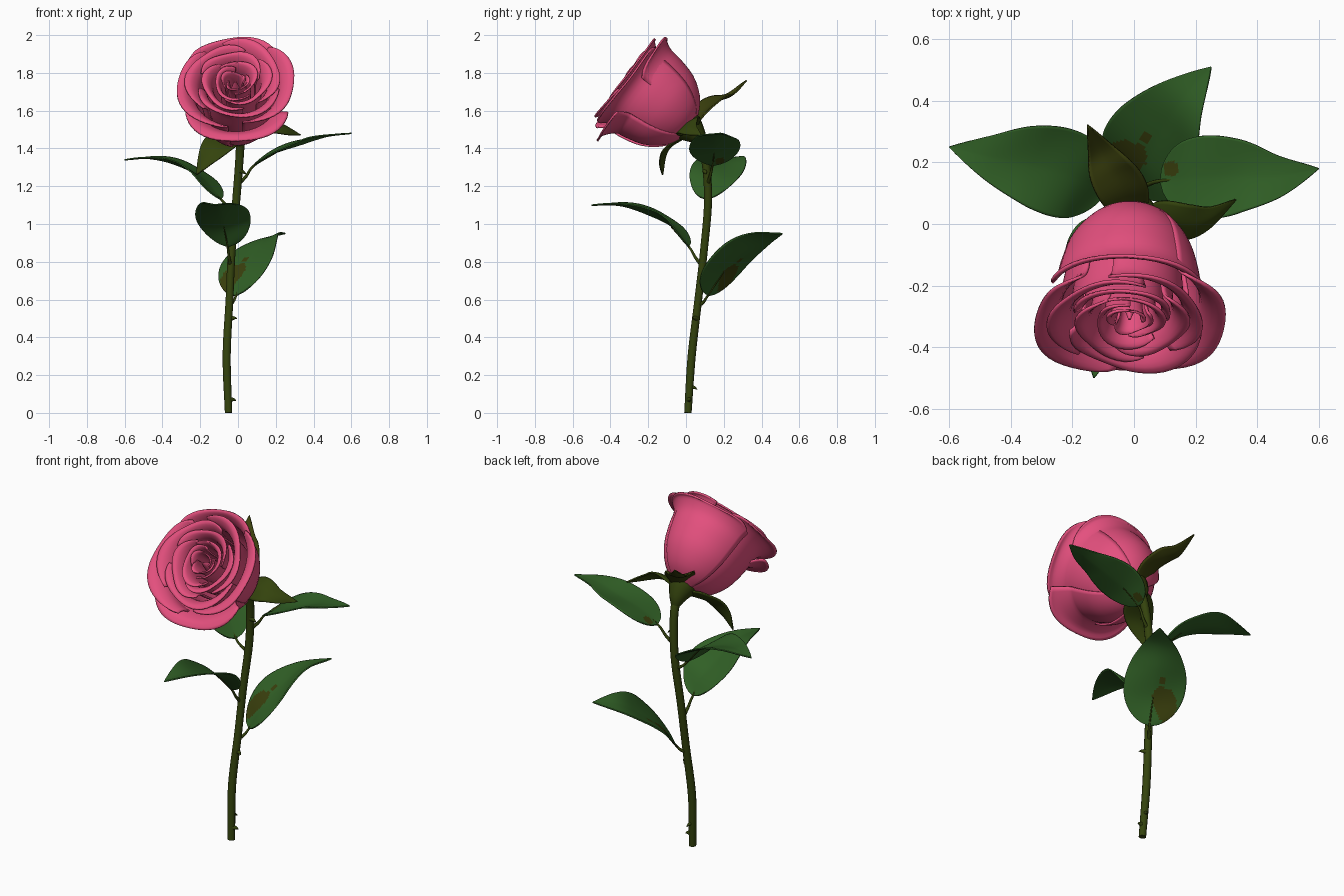
import bpy, math
from mathutils import Vector as V

if "Cube" in bpy.data.objects:
    bpy.data.objects.remove(bpy.data.objects["Cube"])


def material(name, rgb):
    m = bpy.data.materials.new(name)
    m.diffuse_color = (*rgb, 1)
    m.use_nodes = True
    m.node_tree.nodes["Principled BSDF"].inputs["Base Color"].default_value = m.diffuse_color
    return m


PINK = material("petal pink", (0.78, 0.08, 0.21))
LEAF = material("leaf green", (0.03, 0.115, 0.019))
STEM = material("stem green", (0.034, 0.056, 0.004))
OLIVE = material("sepal olive", (0.042, 0.05, 0.004))


def spline(pts, t):
    """Catmull-Rom point at t in 0..1"""
    pts = [V(p) for p in pts]
    n = len(pts) - 1
    f = min(max(t, 0), 1) * n
    i = min(int(f), n - 1)
    f -= i
    b, c = pts[i], pts[i + 1]
    a = pts[i - 1] if i else 2 * b - c
    d = pts[i + 2] if i + 2 <= n else 2 * c - b
    return 0.5 * (2 * b + (c - a) * f + (2 * a - 5 * b + 4 * c - d) * f * f
                  + (3 * b - a - 3 * c + d) * f ** 3)


def build(name, grids, mats, thick=0, wrap=False, rule=None):
    """Mesh from grids of points (rows of equal length)"""
    verts, faces = [], []
    for g in grids:
        o, n = len(verts), len(g[0])
        verts += [p for row in g for p in row]
        for i in range(len(g) - 1):
            for j in range(n if wrap else n - 1):
                k = (j + 1) % n
                faces.append((o + i * n + j, o + i * n + k,
                              o + (i + 1) * n + k, o + (i + 1) * n + j))
        if wrap:
            faces.append(tuple(o + j for j in reversed(range(n))))
            faces.append(tuple(o + (len(g) - 1) * n + j for j in range(n)))
    me = bpy.data.meshes.new(name)
    me.from_pydata(verts, [], faces)
    me.update()
    for m in mats:
        me.materials.append(m)
    for p in me.polygons:
        p.use_smooth = True
        if rule:
            p.material_index = rule(p.center)
    ob = bpy.data.objects.new(name, me)
    bpy.context.collection.objects.link(ob)
    if thick:
        s = ob.modifiers.new("thickness", 'SOLIDIFY')
        s.thickness, s.offset = thick, 0
    bpy.ops.object.select_all(action='DESELECT')
    ob.select_set(True)
    bpy.context.view_layer.objects.active = ob
    bpy.ops.object.shade_smooth_by_angle(angle=math.radians(50))
    return ob


def tube(path, radii, steps=24, sides=12):
    rows = []
    for i in range(steps + 1):
        t = i / steps
        c = spline(path, t)
        d = (spline(path, t + .01) - spline(path, t - .01)).normalized()
        x = d.cross(V((0.3, 1, 0.2))).normalized()
        y = d.cross(x)
        r = spline([(q, 0, 0) for q in radii], t).x
        rows.append([c + r * (x * math.cos(a) + y * math.sin(a))
                     for a in (2 * math.pi * j / sides for j in range(sides))])
    return rows


def blade(path, width, cup=0.12, skew=0.65, side=None, nu=48, nv=32):
    """Leaf-shaped surface along a path"""
    rows = []
    for i in range(nu + 1):
        t = i / nu
        c = spline(path, t)
        d = (spline(path, t + .02) - spline(path, t - .02)).normalized()
        s = V(side) if side else d.cross(V((0, 0, 1)))
        s = (s - d * s.dot(d)).normalized()
        n = s.cross(d)
        w = 0.5 * width * max(math.sin(math.pi * t ** skew), 0.004) ** 0.9
        row = []
        for j in range(nv + 1):
            v = 2 * j / nv - 1
            lift = cup * abs(v) ** 1.5 + 0.04 * math.sin(9 * t + 2 * v)
            row.append(c + s * w * v + n * w * lift)
        rows.append(row)
    return rows


# Stem with a swollen end under the flower
stem_path = [(-.05, .01, 0), (-.06, .03, .3), (-.045, .065, .6), (-.033, .095, .86),
             (-.008, .117, 1.14), (.01, .095, 1.38), (.012, .04, 1.5)]
build("stem", [tube(stem_path, [.02, .022, .021, .021, .022, .023, .026], 40)], [STEM], wrap=True)
build("flower_base", [tube([(.01, .085, 1.42), (.01, .06, 1.465), (.01, .015, 1.51), (.01, -.035, 1.545)],
                           [.024, .05, .08, .09], 12, 16)], [STEM], wrap=True)

# Thorns: small hooked cones
thorns = [((-.04, .055, .5), (.035, -.022, .005)), ((-.055, .02, .14), (.01, .04, -.01)),
          ((-.04, .015, .07), (.03, .005, .0)), ((.01, .1, 1.28), (.035, .005, -.012))]
build("thorns", [tube([b, V(b) + V(d) * .6, V(b) + V(d) + V((0, 0, -.006))], [.015, .008, .001], 6, 8)
                 for b, d in thorns], [STEM], wrap=True)

# Leaves, each with a thin stalk: name, stalk start, midrib path, width, side direction
leaves = [
    ("left_leaf", (-.015, .115, 1.07),
     [(-.09, .11, 1.13), (-.2, .155, 1.245), (-.33, .19, 1.32), (-.46, .215, 1.345), (-.6, .25, 1.34)], .29, None),
    ("right_leaf", (0, .115, 1.21),
     [(.085, .14, 1.31), (.2, .15, 1.375), (.33, .155, 1.425), (.46, .155, 1.46), (.6, .18, 1.48)], .27, None),
    ("back_leaf", (-.045, .07, .57),
     [(-.01, .115, .62), (.035, .2, .745), (.09, .3, .85), (.155, .4, .92), (.25, .51, .95)], .33, (.4, -.22, .13)),
    ("front_leaf", (-.04, .085, .78),
     [(-.055, .015, .88), (-.075, -.08, .985), (-.09, -.2, 1.055), (-.105, -.34, 1.095), (-.13, -.5, 1.1)], .29, None),
]
# Brown patches: x, y, radius
spots = {"back_leaf": [(-.04, .22, .055), (0, .22, .045), (.04, .28, .018)], "right_leaf": [(.12, .18, .025)]}

for name, start, path, width, side in leaves:
    marks = spots.get(name, [])
    cup = .2 if name == "front_leaf" else .12
    build(name, [blade(path, width, cup, side=side)], [LEAF, OLIVE], .007,
          rule=lambda c: int(any(math.hypot(c.x - x, c.y - y) < r for x, y, r in marks)))
    mid = (V(start) + V(path[0])) / 2 + V((0, 0, -.008))
    build(name + "_stalk", [tube([start, mid, path[0], path[1]], [.011, .008, .006, .002], 12, 8)],
          [STEM], wrap=True)

# Sepals folding away from the flower
build("back_sepal", [blade([(.01, .03, 1.5), (-.03, .1, 1.6), (-.075, .17, 1.655), (-.11, .24, 1.68),
                            (-.15, .32, 1.76)], .16, .25, nu=24, nv=12)], [OLIVE], .008)
sepals = [
    blade([(.03, .03, 1.5), (.1, .01, 1.525), (.18, .0, 1.53), (.25, .02, 1.505), (.33, .08, 1.47)],
          .15, -.2, side=(0, -.75, -.55), nu=24, nv=12),
    blade([(.0, .03, 1.48), (-.06, -.03, 1.445), (-.12, -.085, 1.4), (-.17, -.115, 1.34), (-.22, -.125, 1.26)],
          .17, -.2, side=(.75, -.3, -.3), nu=24, nv=12),
]
build("side_sepals", sepals, [STEM], .008)

# Flower head frame: axis leans forward and up
base = V((-.002, .03, 1.5))
axis = V((-.03, -.8, .6)).normalized()
right = V((1, 0, 0))
right = (right - axis * right.dot(axis)).normalized()
up = right.cross(axis)
if up.z < 0:
    up = -up


def petal(angle, half, k, height, lip, drop=.25, twist=.07, nu=20, nv=24):
    """Cupped petal: a profile swept part way round the axis, rim rolled outward"""
    q = k / .265
    prof = [(.03, 0, 0), (.14 * q, .06, 0), (.212 * q, .155, 0), (.244 * q, .265, 0),
            (.256 * q, height - .06, 0), (.265 * q + lip * .5, height - .012, 0),
            (.265 * q + lip, height - .012, 0)]
    rows = []
    for i in range(nu + 1):
        row = []
        for j in range(nv + 1):
            s = 2 * j / nv - 1
            t = i / nu * (1 - drop * abs(s) ** 3)
            p = spline(prof, t)
            a = math.radians(angle + half * s)
            r = p.x * (1 + twist * s) + .01 * t ** 4 * math.sin(5 * s + angle)
            w = p.y + t ** 5 * (.014 * (1 - abs(s)) + .008 * math.sin(4 * s + angle))
            narrow = .88 + .12 * t ** 3      # body slimmer sideways than its rim
            row.append(base + axis * w + r * (right * math.cos(a) * narrow + up * math.sin(a)))
        rows.append(row)
    return rows


# Outer petals, the bottom one hanging lower
outer = [petal(268, 62, .262, .37, .095, .12, .03), petal(195, 66, .262, .43, .055, .2, .06),
         petal(85, 72, .278, .40, .035, .25, .04), petal(-15, 66, .262, .425, .055, .2, .06)]
build("outer_petals", outer, [PINK], .01)

# Inner petals winding in towards the middle: count, rim radius, height, lip, half-angle, turn, twist
rings = [(3, .205, .445, .045, 76, 30, .12), (3, .145, .445, .036, 80, 85, .16),
         (2, .092, .44, .025, 112, 20, .22), (2, .05, .435, .014, 112, 100, .25)]
for n, (count, k, h, lip, half, turn, twist) in enumerate(rings):
    build(f"inner_petals_{n + 1}",
          [petal(turn + 360 * i / count, half, k, h, lip, .15, twist) for i in range(count)], [PINK], .009)

# Tight bud in the middle
build("bud_core", [tube([base + axis * w for w in (.05, .2, .35, .425)], [.03, .04, .025, .004], 12, 12)],
      [PINK], wrap=True)
